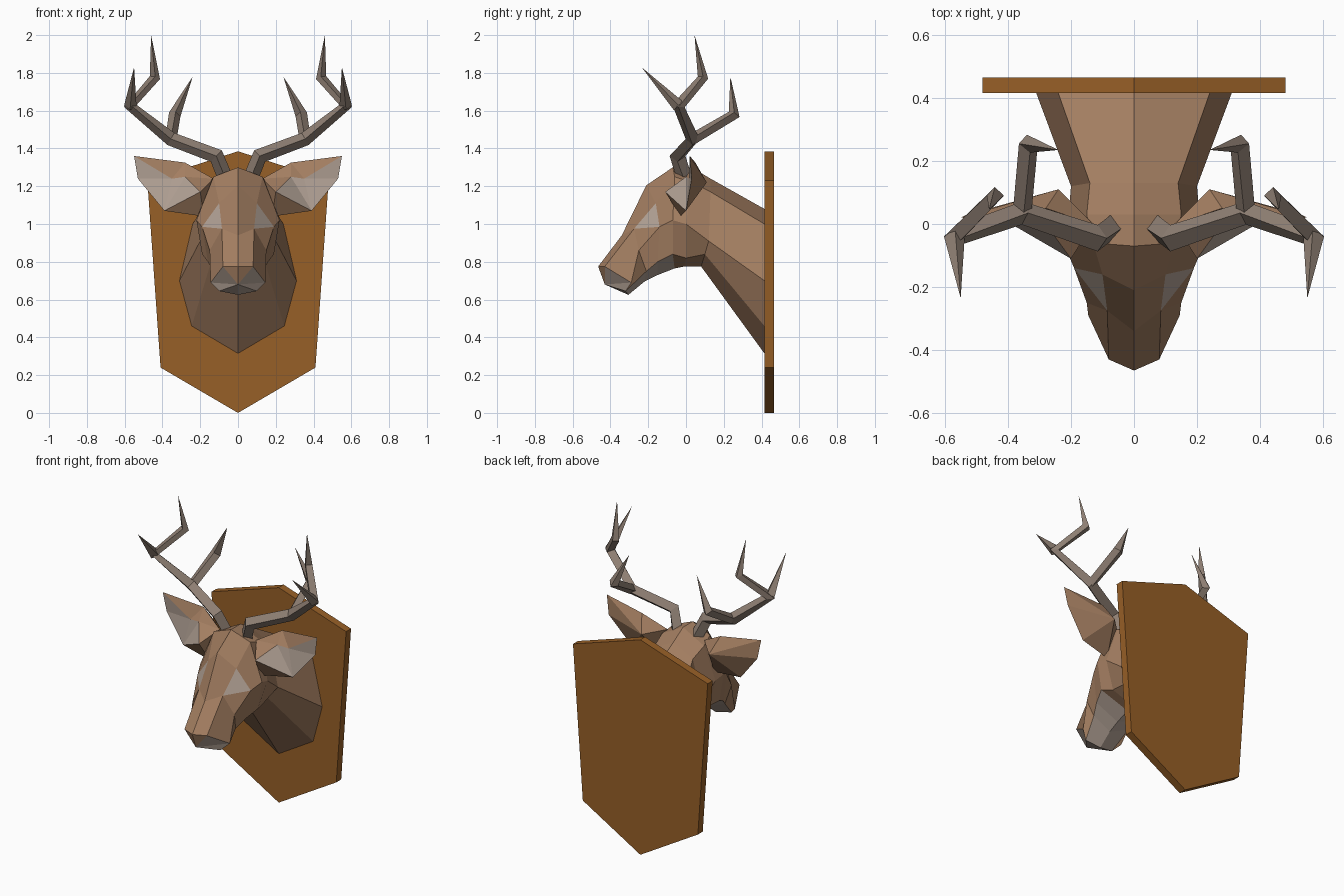
import bpy
import bmesh
import math
from mathutils import Vector

cube = bpy.data.objects.get("Cube")
if cube:
    bpy.data.objects.remove(cube, do_unlink=True)


def make_material(name, colour):
    mat = bpy.data.materials.new(name)
    mat.use_nodes = True
    rgba = (*colour, 1)
    mat.diffuse_color = rgba
    shader = next(n for n in mat.node_tree.nodes if n.type == 'BSDF_PRINCIPLED')
    shader.inputs["Base Color"].default_value = rgba
    shader.inputs["Roughness"].default_value = 0.9
    return mat


wood = make_material("wood", (.31, .115, .02))
fur = make_material("brown_fur", (.37, .21, .12))
pale = make_material("pale_fur", (.46, .37, .31))
horn = make_material("horn", (.27, .21, .17))


def add_face(bm, verts, slot=0):
    face = bm.faces.new(verts)
    face.material_index = slot
    return face


def finish(name, bm, materials, mirrored=True):
    """Mirror the half mesh across x, fix normals and link it as an object."""
    if mirrored:
        geom = bm.verts[:] + bm.edges[:] + bm.faces[:]
        bmesh.ops.mirror(bm, geom=geom, axis='X', merge_dist=0.001)
    bmesh.ops.recalc_face_normals(bm, faces=bm.faces[:])
    mesh = bpy.data.meshes.new(name)
    bm.to_mesh(mesh)
    bm.free()
    for mat in materials:
        mesh.materials.append(mat)
    obj = bpy.data.objects.new(name, mesh)
    bpy.context.collection.objects.link(obj)
    return obj


# Wall plaque: extruded hexagon
def build_plaque():
    bm = bmesh.new()
    outline = [(0, 0), (.41, .24), (.48, 1.23), (0, 1.385), (-.48, 1.23), (-.41, .24)]
    front = bm.faces.new([bm.verts.new((x, .415, z)) for x, z in outline])
    result = bmesh.ops.extrude_face_region(bm, geom=[front], use_keep_orig=True)
    moved = [v for v in result["geom"] if isinstance(v, bmesh.types.BMVert)]
    bmesh.ops.translate(bm, verts=moved, vec=(0, .05, 0))
    finish("plaque", bm, [wood], mirrored=False)


# Head and neck: half rings running crown, brow edge, cheek, jaw, throat
RINGS = {
    "wall":   [(0, .415, 1.08), (.24, .415, 1), (.31, .415, .7), (.245, .415, .46), (0, .415, .315)],
    "nape":   [(0, .13, 1.24), (.14, .13, 1.17), (.2, .12, .91), (.13, .1, .84), (0, .08, .775)],
    "poll":   [(0, .03, 1.3), (.15, .03, 1.22), (.21, 0, 1), (.16, 0, .82), (0, -.01, .775)],
    "brow":   [(0, -.07, 1.3), (.13, -.06, 1.25), (.22, -.07, 1.02), (.19, -.07, .84), (0, -.06, .765)],
    "eye":    [(0, -.21, 1.205), (.1, -.16, 1.11), (.19, -.14, .985), (.16, -.15, .8), (0, -.15, .73)],
    "bridge": [(0, -.34, .94), (.085, -.275, .975), (.15, -.25, .86), (.13, -.21, .75), (0, -.22, .695)],
    "muzzle": [(0, -.465, .775), (.08, -.43, .775), (.145, -.29, .69), (.1, -.32, .645), (0, -.305, .625)],
}


def build_head():
    bm = bmesh.new()
    names = list(RINGS)
    rings = [[bm.verts.new(p) for p in RINGS[n]] for n in names]
    add_face(bm, rings[0])
    for i, (a, b) in enumerate(zip(rings, rings[1:])):
        for j in range(len(a) - 1):
            if names[i] == "eye" and j == 1:
                # Pale patch under the eye
                add_face(bm, (a[1], a[2], b[1]), 1)
                add_face(bm, (a[2], b[2], b[1]))
            else:
                under_jaw = j == 3 and names[i] in ("brow", "eye", "bridge")
                add_face(bm, (a[j], a[j + 1], b[j + 1], b[j]), int(under_jaw))
    # Nose tip and pale mouth
    crown, edge, cheek, jaw, throat = rings[-1]
    lip = bm.verts.new((0, -.43, .68))
    add_face(bm, (crown, edge, lip))
    for pair in ((edge, cheek), (cheek, jaw), (jaw, throat)):
        add_face(bm, (*pair, lip), 1)
    finish("head_and_neck", bm, [fur, pale])


# Ears: pale hollow in front, brown shell behind
def build_ears():
    bm = bmesh.new()
    points = {
        "tip": (.55, .02, 1.36), "top": (.28, .05, 1.325), "outer": (.53, .03, 1.24),
        "low": (.39, 0, 1.07), "fold": (.35, .015, 1.24), "crease": (.28, 0, 1.25),
        "inner": (.2, -.11, 1.17), "root": (.13, 0, 1.24), "base": (.18, -.03, 1.04),
        "back": (.24, .11, 1.22),
    }
    v = {name: bm.verts.new(p) for name, p in points.items()}
    hollow = ["tip fold outer", "outer fold low", "fold crease low", "crease inner low"]
    shell = ["tip top fold", "top crease fold", "top root crease", "root inner crease",
             "tip back top", "tip outer back", "outer low back", "low base back",
             "inner base low", "top back root", "root back base", "root base inner"]
    for slot, group in enumerate((shell, hollow)):
        for names in group:
            add_face(bm, [v[n] for n in names.split()], slot)
    finish("ears", bm, [fur, pale])


# Antlers: tapering four-sided branches
def add_branch(bm, path):
    pts = [Vector(p[:3]) for p in path]
    rings = []
    for i, point in enumerate(pts[:-1]):
        ahead = (pts[i + 1] - point).normalized()
        behind = (point - pts[i - 1]).normalized() if i else ahead
        direction = (ahead + behind).normalized()
        side = direction.cross(Vector((0, 1, 0))).normalized()
        up = side.cross(direction)
        ring = []
        for k in range(4):
            angle = k * math.pi / 2
            offset = side * math.cos(angle) + up * math.sin(angle)
            ring.append(bm.verts.new(point + offset * path[i][3]))
        rings.append(ring)
    bm.faces.new(rings[0])
    tip = bm.verts.new(pts[-1])
    for k in range(4):
        n = (k + 1) % 4
        for a, b in zip(rings, rings[1:]):
            bm.faces.new((a[k], a[n], b[n], b[k]))
        bm.faces.new((rings[-1][k], rings[-1][n], tip))


def build_antlers():
    bm = bmesh.new()
    fork = (.355, .035, 1.45)
    crown = (.57, -.04, 1.625)
    # Main beam, rear tine, front tine
    add_branch(bm, [(.07, -.01, 1.25, .04), (.115, -.045, 1.36, .042), (*fork, .037),
                    (*crown, .034), (.44, .09, 1.775, .028), (.46, .045, 2, 0)])
    add_branch(bm, [(*fork, .03), (.335, .255, 1.58, .032), (.24, .235, 1.78, 0)])
    add_branch(bm, [(*crown, .033), (.55, -.235, 1.83, 0)])
    finish("antlers", bm, [horn])


build_plaque()
build_head()
build_ears()
build_antlers()
